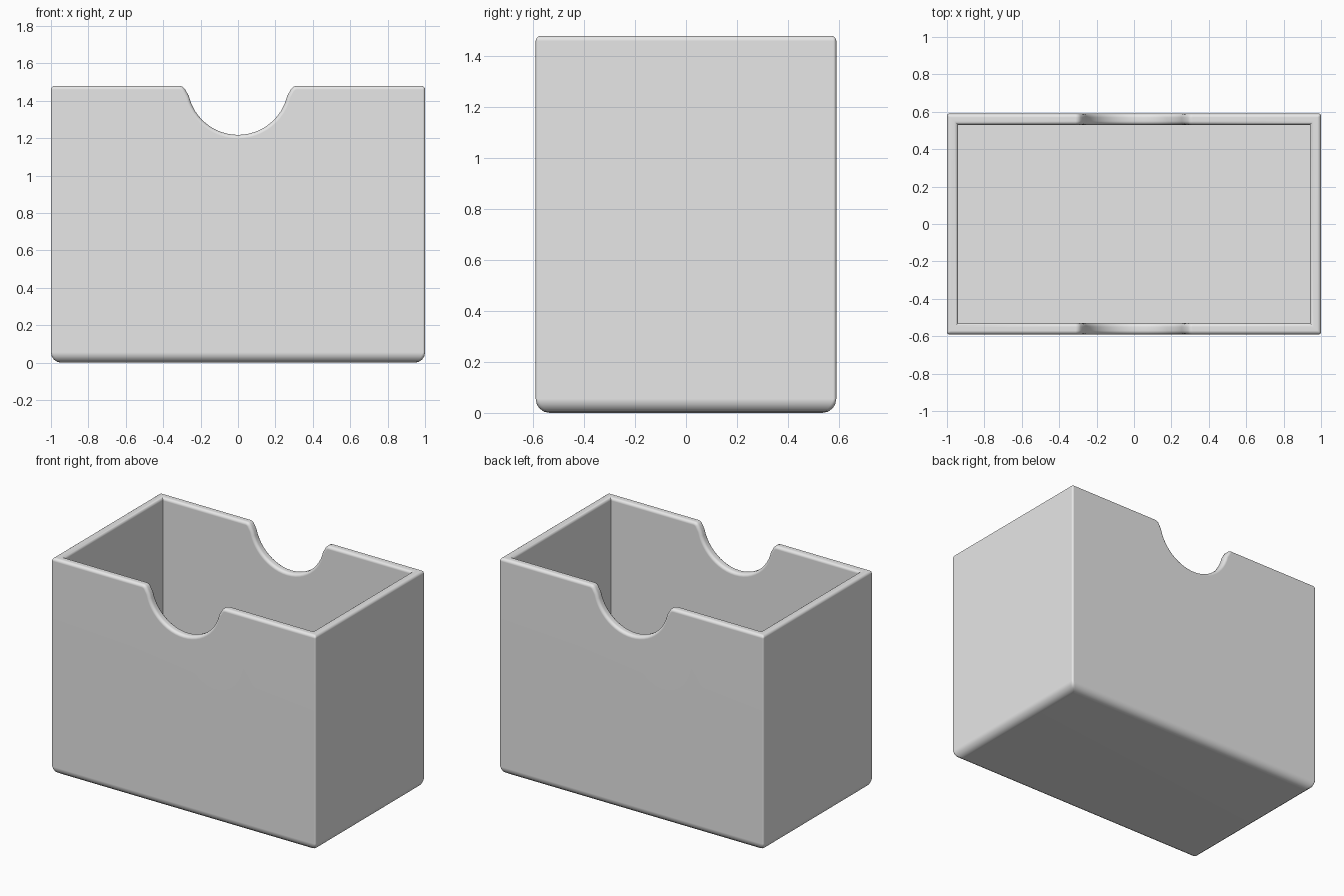
import bpy, bmesh, math

cube = bpy.data.objects.get("Cube")
if cube:
    bpy.data.objects.remove(cube, do_unlink=True)

WIDTH, DEPTH, HEIGHT, WALL = 2.0, 1.18, 1.48, 0.06
BOTTOM_R, RIM_R, CORNER_R = 0.055, 0.02, 0.012


def make_object(name, bm):
    bmesh.ops.recalc_face_normals(bm, faces=bm.faces)
    mesh = bpy.data.meshes.new(name)
    bm.to_mesh(mesh)
    bm.free()
    obj = bpy.data.objects.new(name, mesh)
    bpy.context.collection.objects.link(obj)
    return obj


def box(name, w, d, z0, z1):
    bm = bmesh.new()
    bmesh.ops.create_cube(bm, size=1)
    for v in bm.verts:
        v.co = (v.co.x * w, v.co.y * d, z1 if v.co.z > 0 else z0)
    return make_object(name, bm)


def extruded_profile(name, points, depth):
    bm = bmesh.new()
    face = bm.faces.new([bm.verts.new((x, -depth / 2, z)) for x, z in points])
    new = bmesh.ops.extrude_face_region(bm, geom=[face])["geom"]
    moved = [g for g in new if isinstance(g, bmesh.types.BMVert)]
    bmesh.ops.translate(bm, verts=moved, vec=(0, depth, 0))
    return make_object(name, bm)


# Outer body and the hollow inside it
body = box("storage_bin", WIDTH, DEPTH, 0, HEIGHT)
hollow = box("hollow_cutter", WIDTH - 2 * WALL, DEPTH - 2 * WALL, WALL, HEIGHT + 0.5)

# Round finger notch with softened shoulders, through front and back
shoulder = [(0.312, HEIGHT), (0.297, 1.476), (0.285, 1.465), (0.276, 1.449)]
arc = []
for i in range(25):
    a = math.radians(-13 - 154 * i / 24)
    arc.append((0.27 * math.cos(a), 1.488 + 0.27 * math.sin(a)))
outline = ([(0.312, HEIGHT + 0.2)] + shoulder + arc
           + [(-x, z) for x, z in reversed(shoulder)] + [(-0.312, HEIGHT + 0.2)])
notch = extruded_profile("notch_cutter", outline, DEPTH + 1)

# Cut both shapes out of the body
bpy.context.view_layer.objects.active = body
body.select_set(True)
for cutter in (hollow, notch):
    cutter.hide_render = True
    mod = body.modifiers.new("cut", "BOOLEAN")
    mod.operation, mod.solver, mod.object = "DIFFERENCE", "EXACT", cutter
    bpy.ops.object.modifier_apply(modifier=mod.name)
    bpy.data.objects.remove(cutter, do_unlink=True)

# Weight the sharp outer edges: wide at the base, narrow at rim and corners
bm = bmesh.new()
bm.from_mesh(body.data)
bmesh.ops.dissolve_limit(bm, angle_limit=math.radians(1), verts=bm.verts, edges=bm.edges)
weight = bm.edges.layers.float.new("bevel_weight_edge")
for e in bm.edges:
    if len(e.link_faces) != 2 or not e.is_convex or e.calc_face_angle() < math.radians(40):
        continue
    a, b = (v.co for v in e.verts)
    if max(a.z, b.z) < 0.01:
        radius = BOTTOM_R
    elif abs(a.z - b.z) > 1:
        radius = CORNER_R
    else:
        radius = RIM_R
    e[weight] = radius / BOTTOM_R
bm.to_mesh(body.data)
bm.free()

bevel = body.modifiers.new("rounded_edges", "BEVEL")
bevel.limit_method = "WEIGHT"
bevel.width = BOTTOM_R
bevel.segments = 4
bevel.use_clamp_overlap = False
bpy.ops.object.modifier_apply(modifier=bevel.name)
bpy.ops.object.shade_smooth_by_angle(angle=math.radians(35))
normals = body.modifiers.new("flat_panels", "WEIGHTED_NORMAL")
normals.keep_sharp = True

# Plain grey finish
grey = bpy.data.materials.new("plain_grey")
grey.use_nodes = True
colour = (0.8, 0.8, 0.8, 1)
grey.diffuse_color = colour
grey.node_tree.nodes["Principled BSDF"].inputs["Base Color"].default_value = colour
body.data.materials.clear()
body.data.materials.append(grey)
